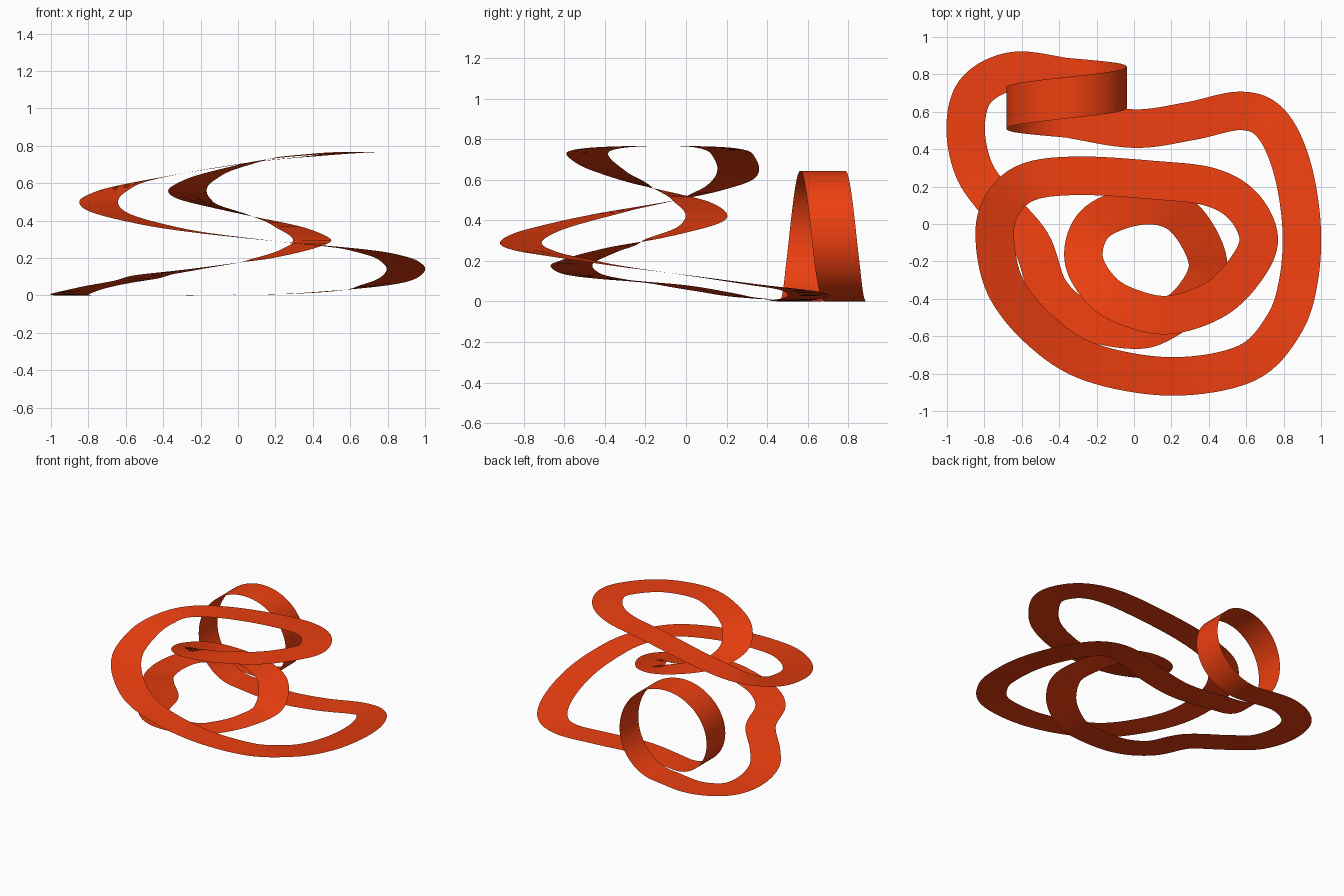
import bpy, bmesh, math
from mathutils import Vector

if "Cube" in bpy.data.objects:
    bpy.data.objects.remove(bpy.data.objects["Cube"])

# Centre line of the track, from the vertical loop's exit round to its entry
PATH = [
    (-.36, .565, 0), (0, .51, .004), (.3, .55, .01), (.57, .605, .03), (.73, .54, .055),
    (.84, .32, .085), (.895, 0, .13), (.88, -.3, .17), (.8, -.54, .21), (.6, -.745, .25),
    (.2, -.815, .29), (-.23, -.74, .34), (-.5, -.57, .39), (-.69, -.33, .445),
    (-.745, -.05, .5), (-.69, .125, .55), (-.55, .23, .6), (-.28, .258, .655),
    (.1, .235, .715), (.4, .2, .745), (.58, .1, .762), (.667, -.075, .767),
    (.6, -.24, .766), (.44, -.4, .757), (.2, -.485, .735), (0, -.455, .69),
    (-.17, -.36, .635), (-.27, -.18, .565), (-.2, .01, .5), (.05, .1, .43),
    (.26, .04, .37), (.395, -.2, .3), (.32, -.39, .25), (.16, -.52, .205),
    (0, -.565, .175), (-.27, -.51, .135), (-.45, -.36, .11), (-.55, -.1, .085),
    (-.74, .12, .05), (-.86, .3, .02), (-.9, .53, .004), (-.84, .72, 0),
    (-.64, .818, 0), (-.36, .785, 0)]
HALF, STEPS, LOOP_STEPS, R = .103, 8, 72, .322


def spline(points, steps):
    """Smooth curve through the points."""
    p = [Vector(q) for q in points]
    p = [2 * p[0] - p[1]] + p + [2 * p[-1] - p[-2]]
    out = []
    for a, b, c, d in zip(p, p[1:], p[2:], p[3:]):
        for i in range(steps):
            t = i / steps
            out.append(.5 * (2 * b + (c - a) * t + (2 * a - 5 * b + 4 * c - d) * t * t
                             + (3 * b - a - 3 * c + d) * t ** 3))
    return out + [p[-2]]


# Flat track: the band stays level across its width
pts = spline(PATH, STEPS)
rails = []
for i, p in enumerate(pts):
    t = pts[min(i + 1, len(pts) - 1)] - pts[max(i - 1, 0)]
    side = Vector((-t.y, t.x, 0)).normalized()
    if i in (0, len(pts) - 1):
        side = Vector((0, 1, 0))
    rails.append((p + side * HALF, p - side * HALF))

# Vertical loop: a circle drifting sideways from entry to exit
for i in range(1, LOOP_STEPS):
    f = i / LOOP_STEPS
    a = 2 * math.pi * f
    half = HALF + .008 * min(1, 6 * f, 6 * (1 - f))
    c = Vector((-.36 + R * math.sin(a), .785 - .22 * f, R * (1 - math.cos(a))))
    side = Vector((0, half, 0))
    rails.append((c + side, c - side))

# Closed ribbon surface
bm = bmesh.new()
rows = [[bm.verts.new((q.x, q.y, max(q.z, 0))) for q in r] for r in rails]
for a, b in zip(rows, rows[1:] + rows[:1]):
    bm.faces.new((a[0], a[1], b[1], b[0])).smooth = True
mesh = bpy.data.meshes.new("track_ribbon")
bm.to_mesh(mesh)
bm.free()
track = bpy.data.objects.new("track_ribbon", mesh)
bpy.context.collection.objects.link(track)

mat = bpy.data.materials.new("orange")
mat.diffuse_color = (.85, .05, .005, 1)
mat.use_nodes = True
mat.node_tree.nodes["Principled BSDF"].inputs["Base Color"].default_value = mat.diffuse_color
mesh.materials.append(mat)
